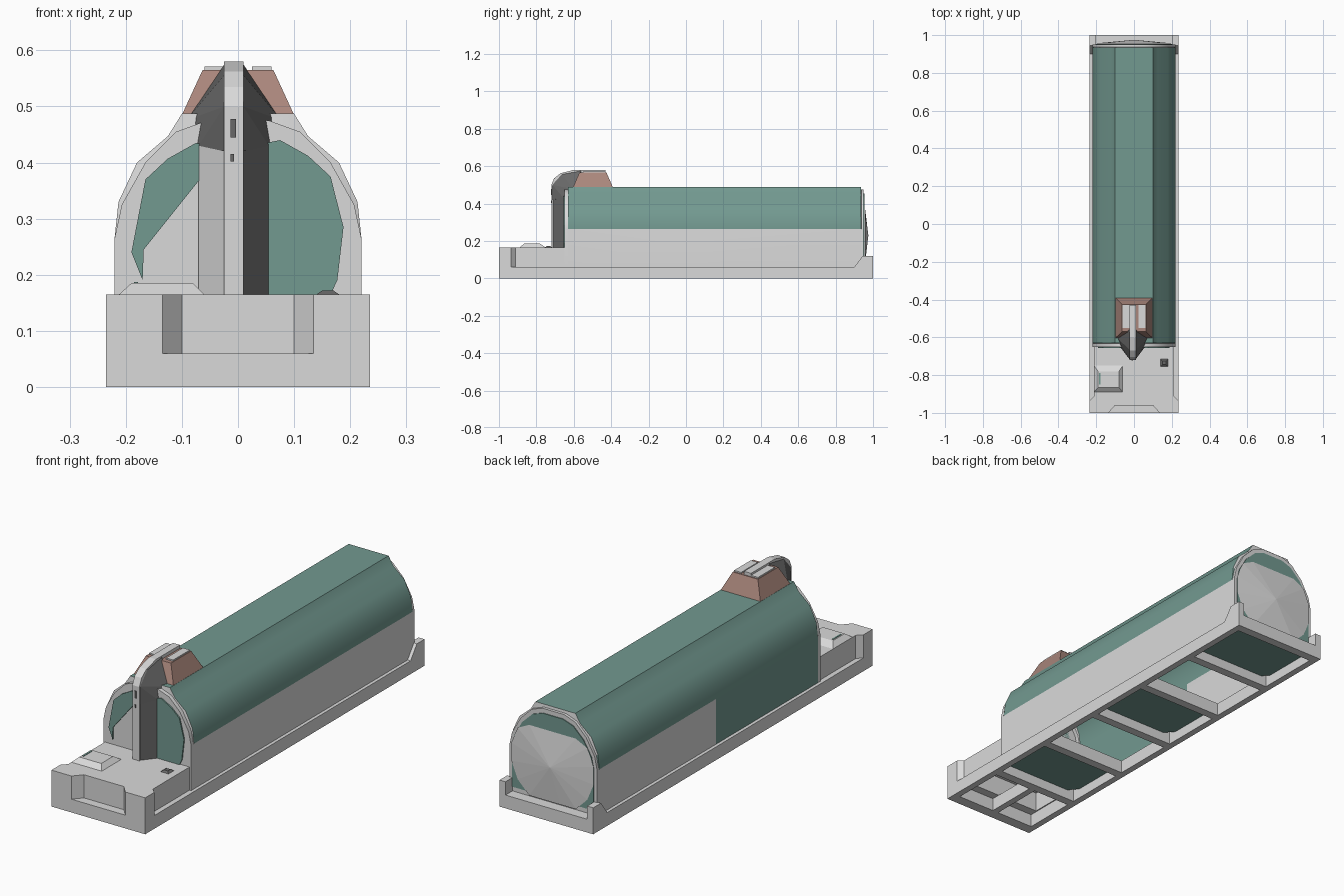
import bpy, bmesh, math
from mathutils import Vector

cube = bpy.data.objects.get("Cube")
if cube:
    bpy.data.objects.remove(cube, do_unlink=True)


def material(name, r, g, b):
    m = bpy.data.materials.new(name)
    m.use_nodes = True
    m.diffuse_color = (r, g, b, 1)
    m.node_tree.nodes["Principled BSDF"].inputs["Base Color"].default_value = (r, g, b, 1)
    return m


GREY = material("light grey", 0.7, 0.7, 0.7)
GREEN = material("muted green", 0.17, 0.32, 0.28)
BROWN = material("dusty brown", 0.4, 0.24, 0.2)
DARK = material("dark grey", 0.14, 0.14, 0.14)


def finish(name, bm, *mats):
    bmesh.ops.recalc_face_normals(bm, faces=bm.faces)
    me = bpy.data.meshes.new(name)
    bm.to_mesh(me)
    bm.free()
    ob = bpy.data.objects.new(name, me)
    bpy.context.collection.objects.link(ob)
    for m in mats:
        me.materials.append(m)
    return ob


def loft(name, rings, *mats, caps=True):
    """Skin closed rings of equal length and cap both ends."""
    bm = bmesh.new()
    vs = [[bm.verts.new(p) for p in r] for r in rings]
    n = len(vs[0])
    for a, b in zip(vs, vs[1:]):
        for i in range(n):
            j = (i + 1) % n
            bm.faces.new((a[i], a[j], b[j], b[i]))
    if caps:
        bm.faces.new(vs[0])
        bm.faces.new(vs[-1])
    return finish(name, bm, *mats)


def prism(name, pts, axis, lo, hi, mat):
    """Extrude a 2D outline along an axis."""
    def put(p, t):
        q = list(p)
        q.insert("xyz".index(axis), t)
        return q
    return loft(name, [[put(p, lo) for p in pts], [put(p, hi) for p in pts]], mat)


def box(name, x0, x1, y0, y1, z0, z1, mat):
    return prism(name, [(x0, y0), (x1, y0), (x1, y1), (x0, y1)], "z", z0, z1, mat)


def frustum(name, low, high, mat):
    """Each end is x0, x1, y0, y1, z."""
    def ring(e):
        x0, x1, y0, y1, z = e
        return [(x0, y0, z), (x1, y0, z), (x1, y1, z), (x0, y1, z)]
    return loft(name, [ring(low), ring(high)], mat)


def mirrored(half):
    return half + [(-x, z) for x, z in reversed(half)]


# Base frame: rails, cross bars, corner posts
for side, s in (("left", 1), ("right", -1)):
    x0, x1 = sorted((s * 0.205, s * 0.235))
    box(side + "_rail", x0, x1, -0.95, 0.96, 0, 0.06, GREY)
    prism(side + "_rear_post", [(0.9, 0.06), (1, 0.06), (1, 0.12), (0.945, 0.12)],
          "x", x0, x1, GREY)
    x0, x1 = sorted((s * 0.2, s * 0.212))
    box(side + "_platform_wall", x0, x1, -0.92, -0.65, 0.06, 0.165, GREY)
box("front_bar", -0.235, 0.235, -1, -0.95, 0, 0.06, GREY)
box("rear_bar", -0.235, 0.235, 0.96, 1, 0, 0.06, GREY)
box("rear_sill", -0.235, 0.235, 0.93, 1, 0.05, 0.06, GREY)
for i in range(5):
    y = -0.68 + i * 0.33
    box("cross_bar", -0.205, 0.205, y - 0.02, y + 0.02, 0, 0.06, GREY)
box("front_divider", -0.015, 0.015, -0.95, -0.7, 0, 0.06, GREY)

# Green belly panels in alternate bays
for y in (-0.515, 0.145, 0.795):
    d = 0.145
    outline = [(-0.205, y - d + 0.04), (-0.17, y - d), (0.17, y - d), (0.205, y - d + 0.04),
               (0.205, y + d - 0.04), (0.17, y + d), (-0.17, y + d), (-0.205, y + d - 0.04)]
    prism("belly_panel", outline, "z", 0.045, 0.055, GREEN)

# Front platform with a notch in its bumper
bumper = mirrored([(0.135, -1), (0.235, -1), (0.235, -0.935), (0.21, -0.91)])
bumper += [(-0.1, -0.96), (0.1, -0.96)]
prism("front_bumper", bumper, "z", 0.06, 0.165, GREY)
box("platform_deck", -0.212, 0.212, -0.92, -0.64, 0.15, 0.165, GREY)
frustum("deck_hatch", (-0.212, -0.06, -0.89, -0.75, 0.165),
        (-0.19, -0.08, -0.865, -0.78, 0.185), GREY)
box("hatch_strip", -0.185, -0.178, -0.85, -0.79, 0.184, 0.187, GREEN)
box("hatch_underside", -0.18, -0.09, -0.87, -0.77, 0.145, 0.151, GREEN)
frustum("deck_knob", (0.14, 0.18, -0.755, -0.715, 0.165),
        (0.15, 0.17, -0.745, -0.725, 0.172), DARK)

# Tank shell, open underneath, rounded rims at both ends
shell = mirrored([(0.22, 0.06), (0.22, 0.265), (0.213, 0.33), (0.18, 0.4),
                  (0.125, 0.447), (0.1, 0.487)])
rim = mirrored([(0.22, 0.06), (0.22, 0.265), (0.207, 0.325), (0.165, 0.4),
                (0.11, 0.455), (0.055, 0.475)])
stations = [(-0.65, rim), (-0.632, rim), (-0.63, shell), (0.1, shell),
            (0.935, shell), (0.937, rim), (0.95, rim)]
tank = loft("tank_shell", [[(x, y, z) for x, z in p] for y, p in stations], GREY, GREEN)
bm = bmesh.new()
bm.from_mesh(tank.data)
for f in list(bm.faces):
    c = f.calc_center_median()
    if c.z < 0.07:
        bm.faces.remove(f)
        continue
    on_body = -0.631 < c.y < 0.936 and abs(f.normal.y) < 0.9
    if on_body and (c.z > 0.265 or (c.x < 0 and c.y < 0.1)):
        f.material_index = 1
    f.smooth = abs(f.normal.y) < 0.5
bm.to_mesh(tank.data)
bm.free()
bpy.context.view_layer.objects.active = tank
tank.select_set(True)
bpy.ops.object.shade_smooth_by_angle(angle=math.radians(40))
tank.select_set(False)

# Green plates on the front end
arc = [(0.188, 0.285), (0.165, 0.375), (0.125, 0.412), (0.075, 0.44), (0.05, 0.435)]
prism("front_plate_left", [(0.05, 0.165), (0.165, 0.165), (0.177, 0.19)] + arc,
      "y", -0.656, -0.65, GREEN)
prism("front_plate_right", [(-0.06, 0.38), (-0.168, 0.245), (-0.17, 0.19), (-0.19, 0.24)]
      + [(-x, z - 0.005) for x, z in arc[1:]], "y", -0.656, -0.65, GREEN)

# Rear end: green crescent and shallow faceted cap
prism("rear_crescent", [(x * 0.93, 0.27 + (z - 0.27) * 0.9) for x, z in rim],
      "y", 0.95, 0.954, GREEN)
bm = bmesh.new()
ring = []
for i in range(16):
    a = math.tau * (i + 0.5) / 16
    z = min(0.385, max(0.065, 0.24 + 0.21 * math.sin(a)))
    ring.append(bm.verts.new((0.21 * math.cos(a), 0.956, z)))
tip = bm.verts.new((0, 0.975, 0.23))
for a, b in zip(ring, ring[1:] + ring[:1]):
    bm.faces.new((a, b, tip))
bm.faces.new(ring)
finish("rear_cap", bm, GREY)

# Curved fin that rises up the front and folds back over the top
fin = [(-0.64, 0.165), (-0.72, 0.165), (-0.72, 0.5), (-0.705, 0.535), (-0.67, 0.562),
       (-0.6, 0.58), (-0.43, 0.58), (-0.43, 0.555), (-0.6, 0.545), (-0.64, 0.5)]
prism("fin", fin, "x", -0.025, 0.01, GREY)
box("fin_slot", -0.013, -0.004, -0.723, -0.718, 0.445, 0.478, DARK)
box("fin_notch", -0.013, -0.007, -0.723, -0.718, 0.402, 0.415, DARK)

# Sloping cheeks beside the fin, centred slightly to the right
MID = -0.0075
for side, s in (("left", 1), ("right", -1)):
    low = [(MID + s * x, y) for x, y in
           ((0.01, -0.645), (0.0625, -0.655), (0.017, -0.712), (0.01, -0.712))]
    prism(side + "_lower_cheek", low, "z", 0.165, 0.43, DARK if s > 0 else GREY)
    bm = bmesh.new()
    for x, y, z in ((0.017, -0.715, 0.42), (0.017, -0.715, 0.5), (0.017, -0.665, 0.556),
                    (0.017, -0.56, 0.575), (0.0625, -0.655, 0.43), (0.085, -0.6, 0.475),
                    (0.01, -0.56, 0.475), (0.01, -0.65, 0.42)):
        bm.verts.new((MID + s * x, y, z))
    bmesh.ops.convex_hull(bm, input=bm.verts)
    finish(side + "_upper_cheek", bm, DARK)
    # Plate on top of the saddle
    x0, x1 = sorted((s * 0.025, s * 0.06))
    box(side + "_saddle_plate", x0, x1, -0.55, -0.43, 0.564, 0.571, GREY)

# Brown saddle block on the tank
frustum("saddle", (-0.1, 0.1, -0.605, -0.39, 0.485),
        (-0.063, 0.063, -0.57, -0.425, 0.565), BROWN)
